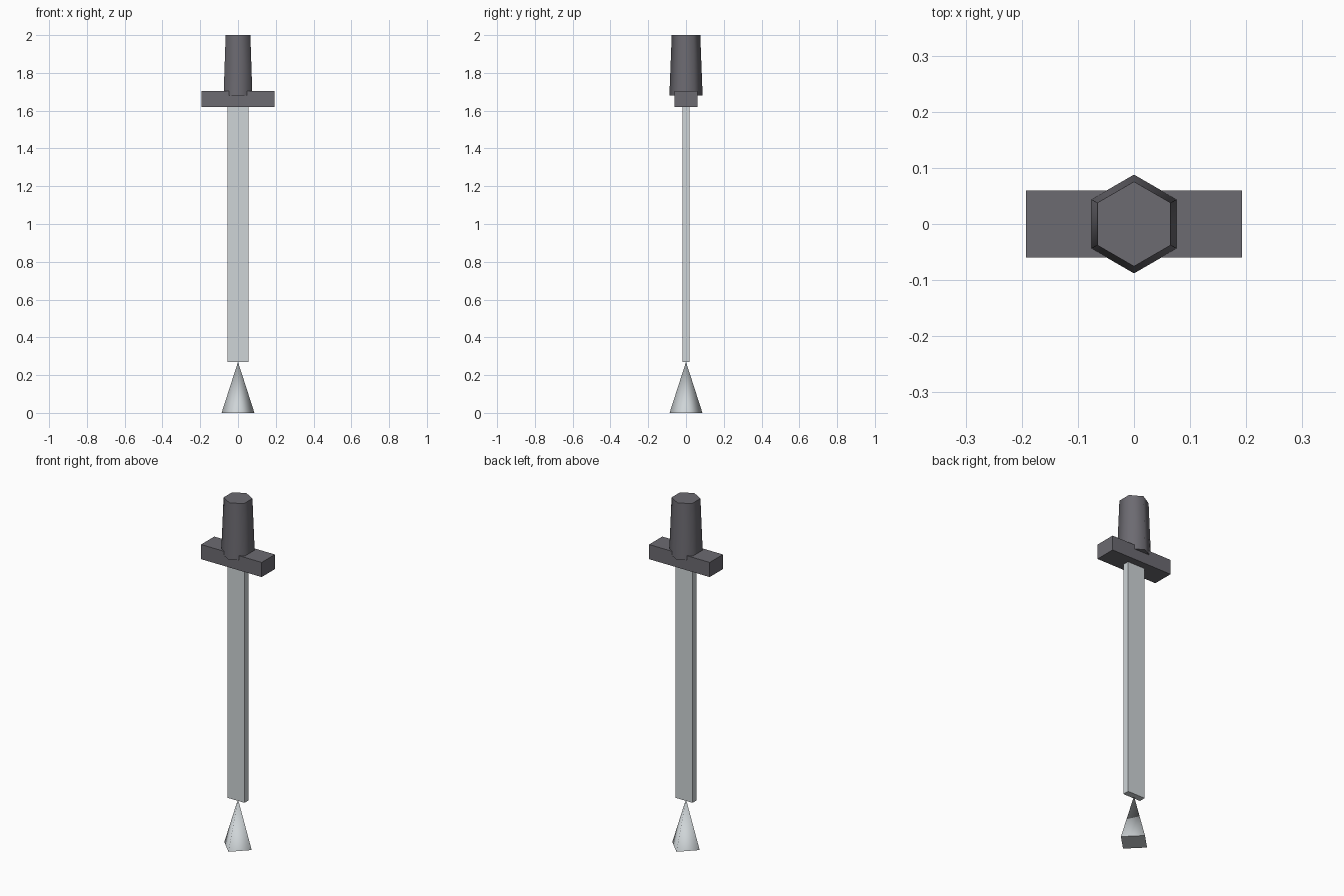
import bpy
from math import pi

if "Cube" in bpy.data.objects:
    bpy.data.objects.remove(bpy.data.objects["Cube"])


def material(name, color):
    m = bpy.data.materials.new(name)
    m.diffuse_color = (*color, 1)
    m.use_nodes = True
    m.node_tree.nodes["Principled BSDF"].inputs["Base Color"].default_value = m.diffuse_color
    return m


steel = material("steel", (0.62, 0.66, 0.68))
dark = material("dark_grip", (0.15, 0.145, 0.165))


def finish(name, mat):
    o = bpy.context.object
    o.name = o.data.name = name
    o.data.materials.append(mat)
    bpy.ops.object.transform_apply(location=False, rotation=True, scale=True)
    return o


def box(name, hx, hy, z0, z1, mat):
    bpy.ops.mesh.primitive_cube_add(size=1, location=(0, 0, (z0 + z1) / 2))
    bpy.context.object.scale = (2 * hx, 2 * hy, z1 - z0)
    return finish(name, mat)


def taper(name, sides, r0, r1, z0, z1, mat):
    # corners lie on the y axis; smooth sides, flat caps
    bpy.ops.mesh.primitive_cone_add(vertices=sides, radius1=r0, radius2=r1,
                                    depth=z1 - z0, location=(0, 0, (z0 + z1) / 2))
    o = finish(name, mat)
    for p in o.data.polygons:
        p.use_smooth = abs(p.normal.z) < 0.9
    return o


# Pointed tip, blade, cross guard and six-sided grip
taper("tip", 4, 0.087, 0.0, 0.0, 0.27, steel)
box("blade", 0.055, 0.0185, 0.27, 1.63, steel)
box("guard", 0.1925, 0.06, 1.62, 1.704, dark)
taper("grip", 6, 0.088, 0.0755, 1.68, 2.0, dark)
